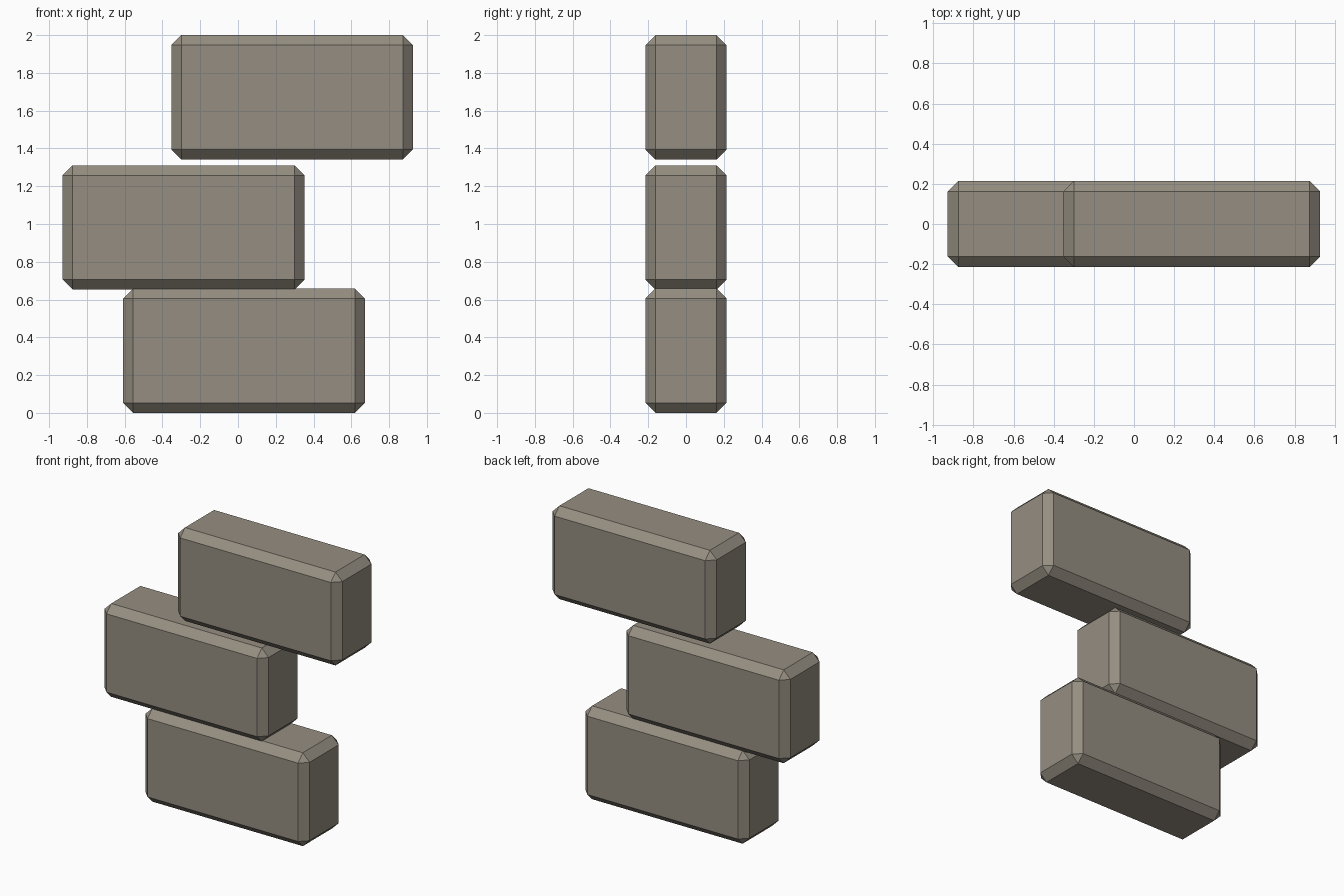
import bpy

if "Cube" in bpy.data.objects:
    bpy.data.objects.remove(bpy.data.objects["Cube"])

stone = bpy.data.materials.new("warm_grey_stone")
stone.diffuse_color = (0.30, 0.27, 0.22, 1)
stone.use_nodes = True
stone.node_tree.nodes["Principled BSDF"].inputs["Base Color"].default_value = stone.diffuse_color

LENGTH, DEPTH, HEIGHT, CHAMFER = 1.28, 0.43, 0.658, 0.053


def brick(name, x, z_bottom):
    """Chamfered box resting at z_bottom, centred on x."""
    bpy.ops.mesh.primitive_cube_add(size=1, location=(x, 0, z_bottom + HEIGHT / 2))
    ob = bpy.context.object
    ob.name = name
    ob.scale = (LENGTH, DEPTH, HEIGHT)
    bpy.ops.object.transform_apply(location=False, rotation=False, scale=True)
    bevel = ob.modifiers.new("chamfer", 'BEVEL')
    bevel.width = CHAMFER
    bevel.segments = 1
    bevel.limit_method = 'NONE'
    ob.data.materials.append(stone)


# Three staggered bricks, bottom to top
brick("bottom_brick", 0.032, 0.0)
brick("middle_brick", -0.288, 0.653)
brick("top_brick", 0.287, 1.342)
